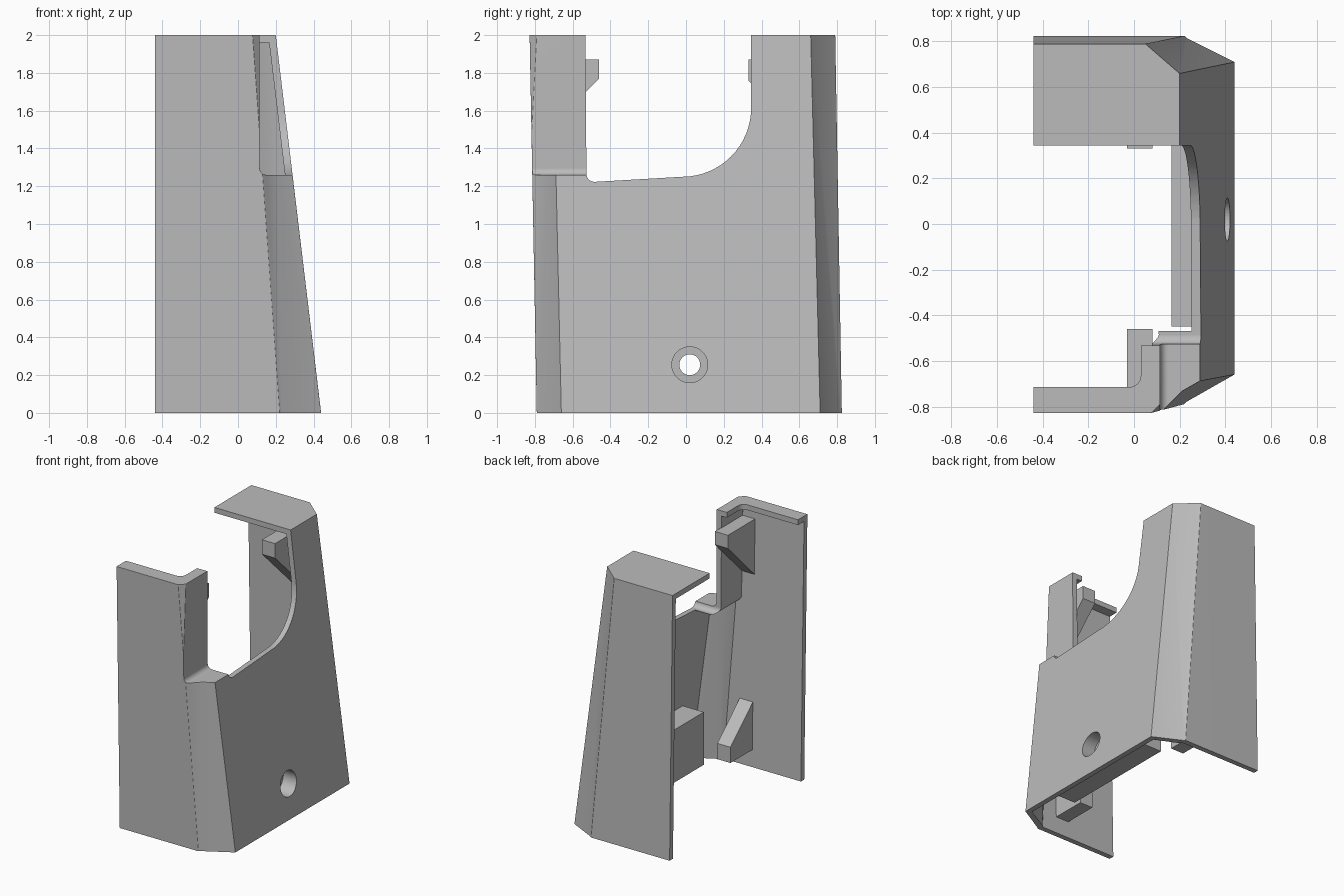
import bpy, bmesh, math
from mathutils import Vector

old = bpy.data.objects.get("Cube")
if old:
    bpy.data.objects.remove(old, do_unlink=True)

GREY = (0.5, 0.5, 0.5, 1)
mat = bpy.data.materials.new("matte grey")
mat.use_nodes = True
mat.diffuse_color = GREY
mat.node_tree.nodes["Principled BSDF"].inputs["Base Color"].default_value = GREY


def loft(name, lower, upper):
    """Closed solid between two matching rings."""
    bm = bmesh.new()
    a = [bm.verts.new(p) for p in lower]
    b = [bm.verts.new(p) for p in upper]
    bm.faces.new(a)
    bm.faces.new(b)
    n = len(a)
    for i in range(n):
        j = (i + 1) % n
        bm.faces.new((a[i], a[j], b[j], b[i]))
    bmesh.ops.recalc_face_normals(bm, faces=bm.faces)
    bmesh.ops.triangulate(bm, faces=[f for f in bm.faces if len(f.verts) == 4])
    mesh = bpy.data.meshes.new(name)
    bm.to_mesh(mesh)
    bm.free()
    mesh.materials.append(mat)
    obj = bpy.data.objects.new(name, mesh)
    bpy.context.collection.objects.link(obj)
    return obj


def prism(name, axis, pts, lo, hi):
    """Profile extruded along one axis (0 = x, 1 = y)."""
    def ring(d):
        return [(d, u, v) if axis == 0 else (u, d, v) for u, v in pts]
    return loft(name, ring(lo), ring(hi))


def box(name, x0, x1, y0, y1, z0, z1):
    return prism(name, 0, [(y0, z0), (y1, z0), (y1, z1), (y0, z1)], x0, x1)


def arc(cu, cv, r, start, end, steps):
    return [(cu + r * math.cos(math.radians(start + (end - start) * i / steps)),
             cv + r * math.sin(math.radians(start + (end - start) * i / steps)))
            for i in range(steps + 1)]


def apply(obj, mod):
    bpy.context.view_layer.objects.active = obj
    bpy.ops.object.modifier_apply(modifier=mod.name)


def combine(obj, other, op="DIFFERENCE"):
    other.hide_render = True
    mod = obj.modifiers.new("combine", "BOOLEAN")
    mod.operation = op
    mod.solver = "EXACT"
    mod.object = other
    apply(obj, mod)
    bpy.data.objects.remove(other, do_unlink=True)


# Plan outline of the tapered, chamfered housing at a given height
BOTTOM = [(-0.7, -0.79), (0.22, -0.79), (0.44, -0.66),
          (0.44, 0.71), (0.22, 0.825), (-0.7, 0.825)]
TOP = [(-0.7, -0.828), (0.077, -0.828), (0.2, -0.705),
       (0.2, 0.66), (0.05, 0.79), (-0.7, 0.79)]
WALL = 0.04


def outline(z, t=0.0):
    inset = [(0, t), (-t * 0.27, t), (-t, t * 0.57),
             (-t, -t * 0.57), (-t * 0.27, -t), (0, -t)]
    ring = []
    for b, c, (dx, dy) in zip(BOTTOM, TOP, inset):
        p = Vector(b).lerp(Vector(c), z / 2)
        ring.append((p.x + dx, p.y + dy, z))
    return ring


def corner_step(name, x, z, r, y_end):
    """Notch volume that steps the front corner inward, with a rounded root."""
    pts = [(0.9, 2.3), (x, 2.3)] + arc(x + r, z + r, r, 180, 270, 6) + [(0.9, z)]
    return prism(name, 1, pts, -1.2, y_end)


# Outer body with its stepped corner and softened edges
shell = loft("housing_shell", outline(-0.2), outline(2))
combine(shell, corner_step("step_cutter", 0.115, 1.26, 0.035, -0.42))
bevel = shell.modifiers.new("soft_edges", "BEVEL")
bevel.width = 0.014
bevel.segments = 2
bevel.limit_method = "ANGLE"
bevel.angle_limit = math.radians(20)
apply(shell, bevel)

# Hollow interior that follows the step
core = loft("core_cutter", outline(-0.4, WALL), outline(2 - WALL, WALL))
combine(core, corner_step("core_step", 0.075, 1.22, 0.05, -0.47))
for v in core.data.vertices:
    if v.co.x < -0.6:
        v.co.x = -0.9
combine(shell, core)

# Large curved opening in the side wall
opening = ([(-0.535, 2.3)] + arc(-0.485, 1.265, 0.042, 180, 270, 6)
           + arc(-0.02, 1.615, 0.365, 270, 360, 16) + [(0.345, 2.3)])
combine(shell, prism("opening_cutter", 0, opening, -1.2, 1.2))

# Narrow the top lip of the front wall, with a rounded inner corner
lip = loft("lip_cutter", *[[(x, y, z) for x, y in
           [(-1, -0.4), (-1, -0.715)] + arc(-0.02, -0.665, 0.05, 270, 360, 6)
           + [(0.03, -0.4)]] for z in (1.8, 2.2)])
combine(shell, lip)

# Trim the open side and the base flush
combine(shell, box("side_trim", -2, -0.44, -2, 2, -1, 3))
combine(shell, box("base_trim", -2, 2, -2, 2, -1, 0))

# Screw boss on the side wall, drilled and counterbored
boss = prism("screw_boss", 1, [(0.165, 0.08), (0.415, 0.08), (0.365, 0.48),
                               (0.165, 0.48)], -0.45, 0.49)
combine(shell, boss, "UNION")
for radius, start in ((0.055, 0.05), (0.095, 0.3)):
    circle = arc(0.02, 0.255, radius, 0, 360, 40)[:-1]
    combine(shell, prism("bore_cutter", 0, circle, start, 0.7))

bpy.ops.object.select_all(action="DESELECT")
shell.select_set(True)
bpy.context.view_layer.objects.active = shell
bpy.ops.object.shade_smooth_by_angle(angle=math.radians(20))
normals = shell.modifiers.new("even_shading", "WEIGHTED_NORMAL")
normals.keep_sharp = True

# Wedge brackets: tip depth, wall depth, flat side height, tip and root heights
for name, tip, wall, flat, tip_z, root_z in (
        ("front_upper_bracket", -0.46, -0.80, 1.87, 1.77, 1.43),
        ("back_upper_bracket", 0.33, 0.77, 1.87, 1.76, 1.33),
        ("front_lower_bracket", -0.49, -0.77, 0.13, 0.25, 0.50),
        ("back_lower_bracket", 0.50, 0.80, 0.13, 0.25, 0.50)):
    prism(name, 0, [(tip, flat), (wall, flat), (wall, root_z), (tip, tip_z)],
          -0.03, 0.08)
